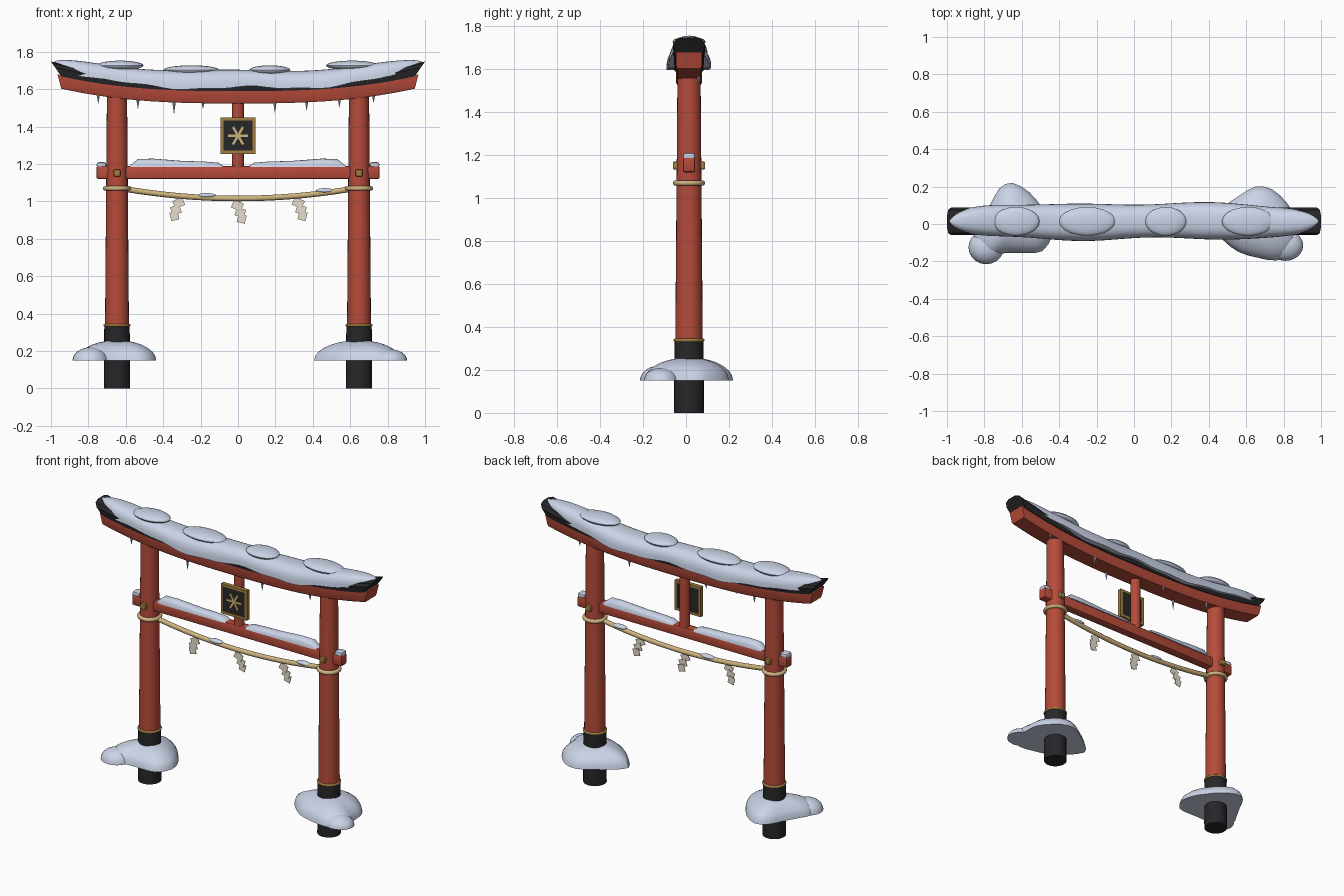
import bpy, bmesh, math
from mathutils import Matrix, Vector

if "Cube" in bpy.data.objects:
    bpy.data.objects.remove(bpy.data.objects["Cube"])

YC = 0.014   # depth centre of the gate


def material(name, r, g, b):
    m = bpy.data.materials.new(name)
    m.diffuse_color = (r, g, b, 1)
    m.use_nodes = True
    m.node_tree.nodes["Principled BSDF"].inputs["Base Color"].default_value = m.diffuse_color
    return m


RED = material("vermilion", 0.47, 0.07, 0.042)
BLACK = material("black lacquer", 0.02, 0.02, 0.022)
GOLD = material("aged gold", 0.36, 0.21, 0.05)
PALE = material("pale gold", 0.62, 0.46, 0.19)
ROPE = material("straw", 0.62, 0.45, 0.21)
SNOW = material("snow", 0.66, 0.73, 0.89)
PAPER = material("paper", 0.82, 0.75, 0.62)
ICE = material("ice", 0.52, 0.70, 0.82)


def finish(name, bm, mat):
    bmesh.ops.recalc_face_normals(bm, faces=bm.faces)
    me = bpy.data.meshes.new(name)
    bm.to_mesh(me)
    bm.free()
    me.materials.append(mat)
    ob = bpy.data.objects.new(name, me)
    bpy.context.collection.objects.link(ob)
    return ob


def box(name, loc, size, mat, rot=0, bevel=0):
    bm = bmesh.new()
    bmesh.ops.create_cube(bm, size=1, matrix=Matrix.Diagonal((*size, 1)))
    if bevel:
        bmesh.ops.bevel(bm, geom=bm.edges[:], offset=bevel, segments=2, profile=0.5, affect='EDGES')
    bm.transform(Matrix.Translation(loc) @ Matrix.Rotation(rot, 4, 'Y'))
    return finish(name, bm, mat)


def cone(name, x, y, z0, z1, r0, r1, mat, sides=24):
    bm = bmesh.new()
    bmesh.ops.create_cone(bm, cap_ends=True, segments=sides, radius1=r0, radius2=r1, depth=z1 - z0,
                          matrix=Matrix.Translation((x, y, (z0 + z1) / 2)))
    return finish(name, bm, mat)


def blob(name, loc, size, mat, floor=None):
    bm = bmesh.new()
    bmesh.ops.create_uvsphere(bm, u_segments=20, v_segments=12, radius=1,
                              matrix=Matrix.Translation(loc) @ Matrix.Diagonal((*size, 1)))
    if floor is not None:
        for v in bm.verts:
            v.co.z = max(v.co.z, floor)
    return finish(name, bm, mat)


def loft(name, rings, mat, loop=False):
    bm = bmesh.new()
    vr = [[bm.verts.new(p) for p in r] for r in rings]
    n = len(vr[0])
    for a, b in zip(vr, vr[1:] + (vr[:1] if loop else [])):
        for i in range(n):
            j = (i + 1) % n
            bm.faces.new((a[i], a[j], b[j], b[i]))
    if not loop:
        bm.faces.new(vr[0])
        bm.faces.new(vr[-1])
    return finish(name, bm, mat)


def torus(name, x, z, r, t, mat, squash=1.0):
    rings = []
    for i in range(32):
        a = math.tau * i / 32
        rings.append([(x + (r + t * math.cos(b)) * math.cos(a), YC + (r + t * math.cos(b)) * math.sin(a),
                       z + squash * t * math.sin(b)) for b in (math.tau * k / 10 for k in range(10))])
    return loft(name, rings, mat, True)


def rise(x):
    return 0.092 * abs(x) ** 2.7


# Curved top beams, with ends that lean outward
def curved_beam(name, profile, z0, x_low, x_high, mat):
    h = max(p[1] for p in profile)
    rings = []
    for i in range(33):
        u = -1 + i / 16
        ring = []
        for y, z in profile:
            x = u * (x_low + (x_high - x_low) * z / h)
            ring.append((x, YC + y, z0 + z + rise(x)))
        rings.append(ring)
    return loft(name, rings, mat)


curved_beam("lower_lintel", [(-0.053, 0), (0.053, 0), (0.06, 0.012), (0.06, 0.072), (-0.06, 0.072), (-0.06, 0.012)],
            1.524, 0.945, 0.965, RED)
curved_beam("roof_beam", [(-0.066, 0), (0.066, 0), (0.074, 0.04), (0.062, 0.058), (0.03, 0.066), (-0.03, 0.066),
                          (-0.062, 0.058), (-0.074, 0.04)], 1.59, 0.945, 1.0, BLACK)

# Snow draped along the roof
rings = []
for i in range(61):
    x = 0.985 * math.sin(math.pi / 2 * (-1 + i / 30))
    t = max(0.02, 1 - abs(x / 0.985) ** 7) ** 0.6
    top_roof = 1.655 + rise(x)
    low = top_roof + t * (-0.05 + 0.009 * math.sin(9 * x + 1) + 0.004 * math.sin(23 * x))
    top = top_roof + t * (0.044 + 0.006 * math.sin(7 * x + 2))
    w = t * (0.094 + 0.006 * math.cos(9 * x + 2.5))
    yc = YC + t * 0.005 * math.sin(6 * x)
    ring = []
    for k in range(17):
        a = math.pi * k / 16
        c = math.cos(a)
        ring.append((x, yc + w * math.copysign(abs(c) ** 0.75, c), low + (top - low) * math.sin(a) ** 0.75))
    rings.append(ring)
loft("roof_snow", rings, SNOW)
for x, r, z in ((-0.63, 0.125, 1.727), (-0.25, 0.15, 1.702), (0.17, 0.11, 1.702), (0.61, 0.14, 1.727)):
    blob("roof_snow_mound", (x, YC, z), (r, 0.077, 0.026), SNOW)

# Pillars with their bases, rings and wedges
for s in (-1, 1):
    x = s * 0.647
    cone("pillar_base", x, YC, 0, 0.335, 0.07, 0.068, BLACK)
    cone("pillar", x, YC, 0.33, 1.56, 0.064, 0.054, RED)
    torus("base_ring", x, 0.338, 0.064, 0.008, GOLD)
    torus("rope_ring", x, 1.07, 0.062, 0.013, ROPE)
    box("wedge", (x, YC, 1.152), (0.036, 0.15, 0.036), GOLD, bevel=0.004)
    box("beam_end_snow", (s * 0.73, YC, 1.195), (0.052, 0.056, 0.03), SNOW, bevel=0.011)

# Tie beam and centre strut
box("tie_beam", (0, YC, 1.155), (1.514, 0.058, 0.07), RED, bevel=0.01)
cone("centre_strut", 0, YC, 1.18, 1.54, 0.032, 0.032, RED, 16)

# Snow lying on the tie beam
for s, x0, x1 in ((-1, 0.075, 0.58), (1, 0.055, 0.578)):
    rings = []
    for f, h in ((0, 0.004), (0.06, 0.024), (0.2, 0.03), (0.45, 0.034), (0.75, 0.046), (0.91, 0.044), (1, 0.006)):
        x = s * (x0 + (x1 - x0) * f)
        w = 0.026 if f in (0, 1) else 0.035
        rings.append([(x, YC + w * math.cos(a), 1.183 + h * math.sin(a) ** 0.7)
                      for a in (math.pi * k / 8 for k in range(9))])
    loft("tie_beam_snow", rings, SNOW)

# Plaque: frame, panel and star
PY = -0.03
for s in (-1, 1):
    box("plaque_frame_side", (s * 0.085, PY, 1.352), (0.017, 0.026, 0.194), GOLD)
    box("plaque_frame_rail", (0, PY, 1.352 + s * 0.0885), (0.187, 0.026, 0.017), GOLD)
box("plaque_panel", (0, PY, 1.352), (0.16, 0.016, 0.17), BLACK)
for k in range(3):
    box("plaque_star_bar", (0, PY - 0.009 - 0.0005 * k, 1.352), (0.108, 0.006, 0.013), PALE, rot=k * math.pi / 3)


# Hanging rope
def rope_z(x):
    return 1.016 + 0.05 * (x / 0.6) ** 2


rings = []
for i in range(25):
    x = -0.6 + 0.05 * i
    d = Vector((1, 0, 0.1 * x / 0.36)).normalized()
    up = Vector((-d.z, 0, d.x))
    rings.append([Vector((x, YC, rope_z(x))) + 0.015 * (up * math.sin(a) + Vector((0, 1, 0)) * math.cos(a))
                  for a in (math.tau * k / 12 for k in range(12))])
loft("hanging_rope", rings, ROPE)
for x in (-0.168, 0.465):
    blob("rope_snow", (x, YC, rope_z(x) + 0.012), (0.05, 0.02, 0.013), SNOW)

# Folded paper streamers
for x, s in ((-0.32, -1), (0, 1), (0.325, 1)):
    z = rope_z(x)
    for k, (dx, dz) in enumerate(((-0.003, -0.038), (0.012, -0.075), (0.02, -0.108))):
        box("paper_streamer", (x + s * dx, YC - 0.004 + 0.004 * k, z + dz), (0.056 - 0.006 * k, 0.004, 0.046), PAPER,
            rot=s * (0.45 - 0.1 * k))

# Icicles under the lintel, alternating front and back
for i, (x, h) in enumerate(((-0.747, 0.05), (-0.535, 0.052), (-0.342, 0.07), (-0.187, 0.035),
                            (0.197, 0.055), (0.367, 0.05), (0.542, 0.045), (0.725, 0.04))):
    z = 1.53 + rise(x)
    cone("icicle", x, YC + (0.045 if i % 2 else -0.045), z - h, z + 0.01, 0.0005, 0.011, ICE, 8)


# Snow drifts round the pillar feet
def drift(name, cx, outline):
    c = Vector((cx, YC))
    n = len(outline)
    pts = []
    for i in range(n):                       # smooth the outline
        p = [Vector(outline[(i + k) % n]) for k in (-1, 0, 1, 2)]
        pts += [p[1], (9 * (p[1] + p[2]) - p[0] - p[3]) / 16]
    rings = []
    for s in (1, 0.97, 0.9, 0.78, 0.62, 0.45, 0.25, 0.05):
        z = 0.15 + 0.108 * math.sqrt(1 - s * s)
        rings.append([(*(c + (p - c) * s), z) for p in pts])
    loft(name, rings, SNOW)


drift("left_snow_drift", -0.647, [
    (-0.86, -0.07), (-0.83, -0.16), (-0.77, -0.18), (-0.69, -0.155), (-0.58, -0.155), (-0.49, -0.145),
    (-0.437, -0.06), (-0.455, 0.03), (-0.5, 0.1), (-0.56, 0.17), (-0.65, 0.22), (-0.72, 0.19), (-0.77, 0.1),
    (-0.82, 0.01)])
drift("right_snow_drift", 0.647, [
    (0.407, 0.01), (0.475, -0.085), (0.56, -0.15), (0.66, -0.18), (0.76, -0.195), (0.84, -0.16),
    (0.87, -0.1), (0.855, -0.03), (0.85, 0.05), (0.82, 0.11), (0.74, 0.185), (0.65, 0.2), (0.56, 0.15),
    (0.47, 0.085)])
blob("left_drift_lobe", (-0.79, -0.125, 0.15), (0.095, 0.09, 0.07), SNOW, 0.15)
blob("right_drift_lobe", (0.81, -0.115, 0.15), (0.095, 0.082, 0.06), SNOW, 0.15)

# Smooth shading with sharp edges kept
for ob in bpy.context.scene.objects:
    ob.select_set(True)
    bpy.context.view_layer.objects.active = ob
bpy.ops.object.shade_smooth_by_angle(angle=math.radians(40))
